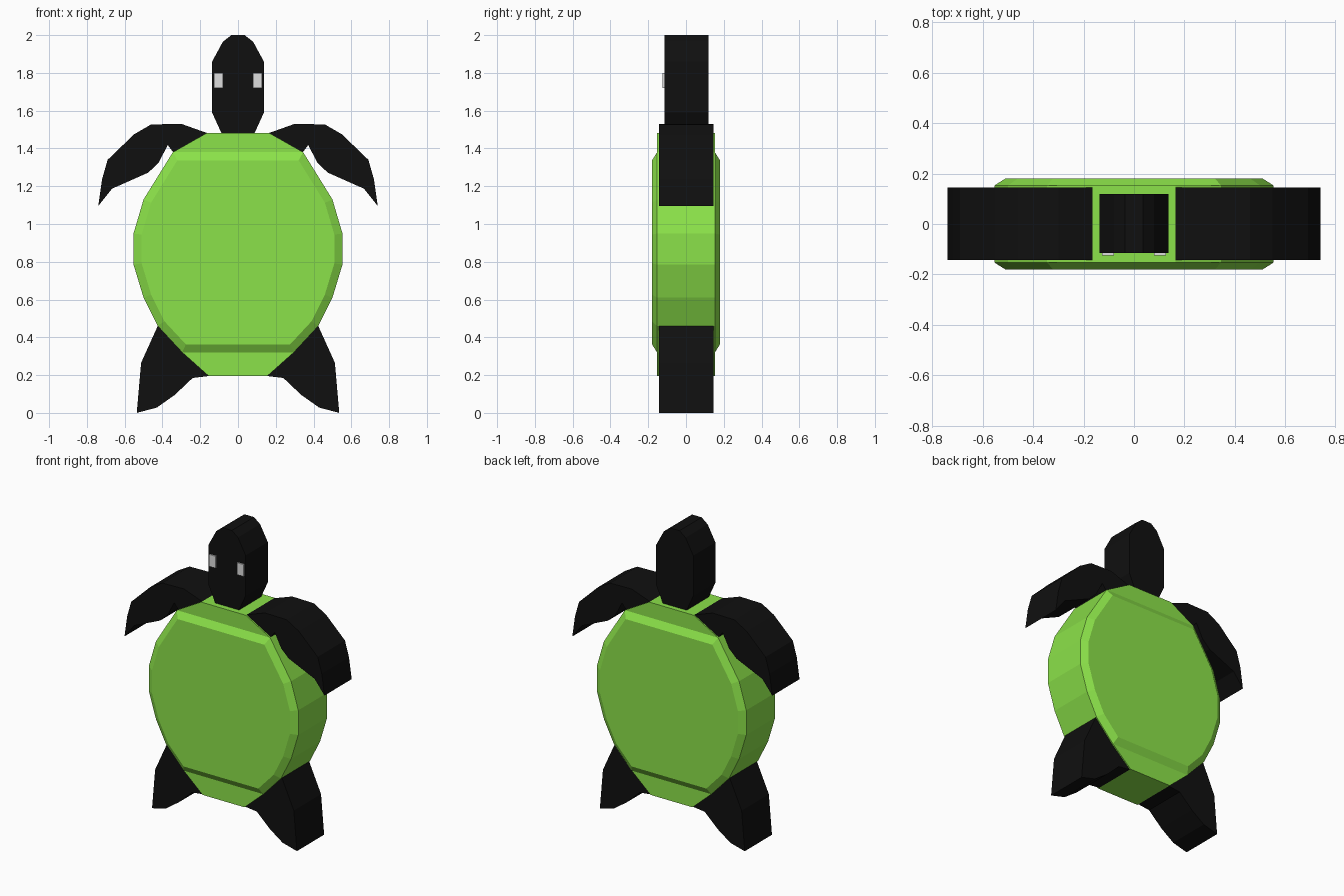
import bpy
import bmesh

cube = bpy.data.objects.get("Cube")
if cube:
    bpy.data.objects.remove(cube, do_unlink=True)


def material(name, rgb):
    mat = bpy.data.materials.new(name)
    mat.use_nodes = True
    mat.diffuse_color = (*rgb, 1)
    mat.node_tree.nodes["Principled BSDF"].inputs["Base Color"].default_value = (*rgb, 1)
    return mat


GREEN = material("shell green", (0.26, 0.76, 0.067))
BLACK = material("skin black", (0.005, 0.005, 0.005))
WHITE = material("eye white", (0.74, 0.74, 0.74))


def mirrored(half):
    """Close a right-hand half outline with its mirror image."""
    return half + [(-x, z) for x, z in reversed(half)]


def prism(name, outline, back, front, mat, bevel=None):
    """Extrude an x-z outline along y; bevel = (inset, rise) of the end face."""
    bm = bmesh.new()
    face = bm.faces.new([bm.verts.new((x, back, z)) for x, z in outline])
    ext = bmesh.ops.extrude_face_region(bm, geom=[face])
    for v in ext["geom"]:
        if isinstance(v, bmesh.types.BMVert):
            v.co.y = front
    bmesh.ops.recalc_face_normals(bm, faces=bm.faces)
    if bevel:
        cap = [f for f in bm.faces if all(abs(v.co.y - front) < 1e-5 for v in f.verts)]
        bmesh.ops.inset_region(bm, faces=cap, thickness=bevel[0], depth=0,
                               use_even_offset=True)
        for v in cap[0].verts:
            v.co.y = front + bevel[1]
    mesh = bpy.data.meshes.new(name)
    bm.to_mesh(mesh)
    bm.free()
    mesh.materials.append(mat)
    obj = bpy.data.objects.new(name, mesh)
    bpy.context.collection.objects.link(obj)
    return obj


# Shell: thick core with a bevelled plate on the belly and the back
rim = [(0.345, 1.38), (0.5, 1.13), (0.553, 0.95), (0.553, 0.785),
       (0.5, 0.61), (0.425, 0.46), (0.295, 0.32)]
prism("shell_core", mirrored([(0.165, 1.482)] + rim + [(0.155, 0.195)]),
      0.153, -0.153, GREEN)
for name, side in (("front_plate", -1), ("back_plate", 1)):
    prism(name, mirrored(rim), side * 0.14, side * 0.153, GREEN,
          bevel=(0.043, side * 0.027))

# Head
prism("head", mirrored([(0.035, 2.0), (0.08, 1.965), (0.137, 1.86),
                        (0.137, 1.59), (0.085, 1.475)]), 0.119, -0.115, BLACK)

# Paired flippers and eyes
arm = [(0.165, 1.482), (0.30, 1.53), (0.46, 1.527), (0.55, 1.475), (0.69, 1.34),
       (0.72, 1.235), (0.74, 1.095), (0.667, 1.187), (0.475, 1.272),
       (0.42, 1.325), (0.372, 1.418), (0.335, 1.37)]
leg = [(0.425, 0.46), (0.513, 0.265), (0.536, 0.0), (0.43, 0.028), (0.335, 0.095),
       (0.24, 0.185), (0.155, 0.195), (0.285, 0.33)]
eye = [(0.079, 1.72), (0.127, 1.72), (0.127, 1.80), (0.079, 1.80)]
for label, s in (("left", 1), ("right", -1)):
    for part, outline, back, front, mat in (
            ("front_flipper", arm, 0.145, -0.143, BLACK),
            ("rear_flipper", leg, 0.145, -0.143, BLACK),
            ("eye", eye, -0.115, -0.124, WHITE)):
        prism(f"{label}_{part}", [(s * x, z) for x, z in outline], back, front, mat)
